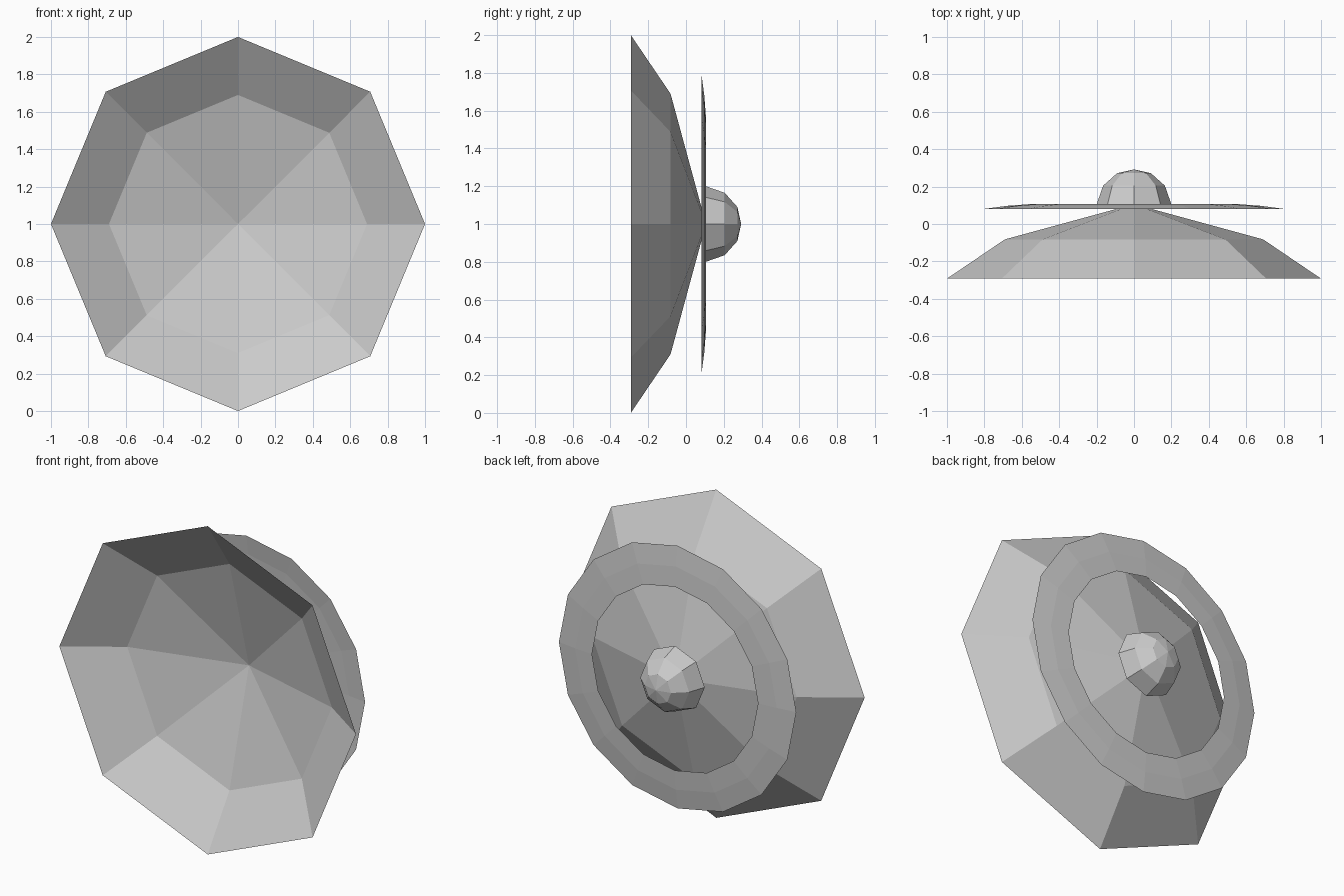
import bpy
import bmesh
import math

cube = bpy.data.objects.get("Cube")
if cube:
    bpy.data.objects.remove(cube, do_unlink=True)

# One plain grey for the whole model
grey = bpy.data.materials.new("light_grey")
grey.use_nodes = True
colour = (0.6, 0.6, 0.6, 1)
grey.diffuse_color = colour
grey.node_tree.nodes["Principled BSDF"].inputs["Base Color"].default_value = colour


def lathe(name, sides, profile, base_cap=False):
    """Revolve (radius, y) points around the y axis through z = 1; zero radius is a tip."""
    bm = bmesh.new()
    rings = []
    for radius, y in profile:
        count = sides if radius else 1
        angles = [2 * math.pi * k / sides for k in range(count)]
        rings.append([bm.verts.new((radius * math.cos(a), y, 1 + radius * math.sin(a)))
                      for a in angles])
    for outer, inner in zip(rings, rings[1:]):
        for k in range(sides):
            n = (k + 1) % sides
            if len(inner) == 1:
                bm.faces.new((inner[0], outer[n], outer[k]))
            else:
                bm.faces.new((inner[k], inner[n], outer[n], outer[k]))
    if base_cap:
        bm.faces.new(rings[0])
    mesh = bpy.data.meshes.new(name)
    bm.to_mesh(mesh)
    bm.free()
    mesh.materials.append(grey)
    obj = bpy.data.objects.new(name, mesh)
    bpy.context.collection.objects.link(obj)
    return obj


# Wide eight-sided dish, open to the front
lathe("dish", 8, [(1.0, -0.292), (0.69, -0.082), (0, 0.106)])

# Thin, slightly domed ring behind the dish
lathe("back_ring", 16, [(0.8, 0.081), (0.68, 0.097), (0.56, 0.106)])

# Faceted dome at the centre of the back
lathe("back_knob", 8, [(0.2, 0.105), (0.165, 0.205), (0.09, 0.272), (0, 0.292)], base_cap=True)
